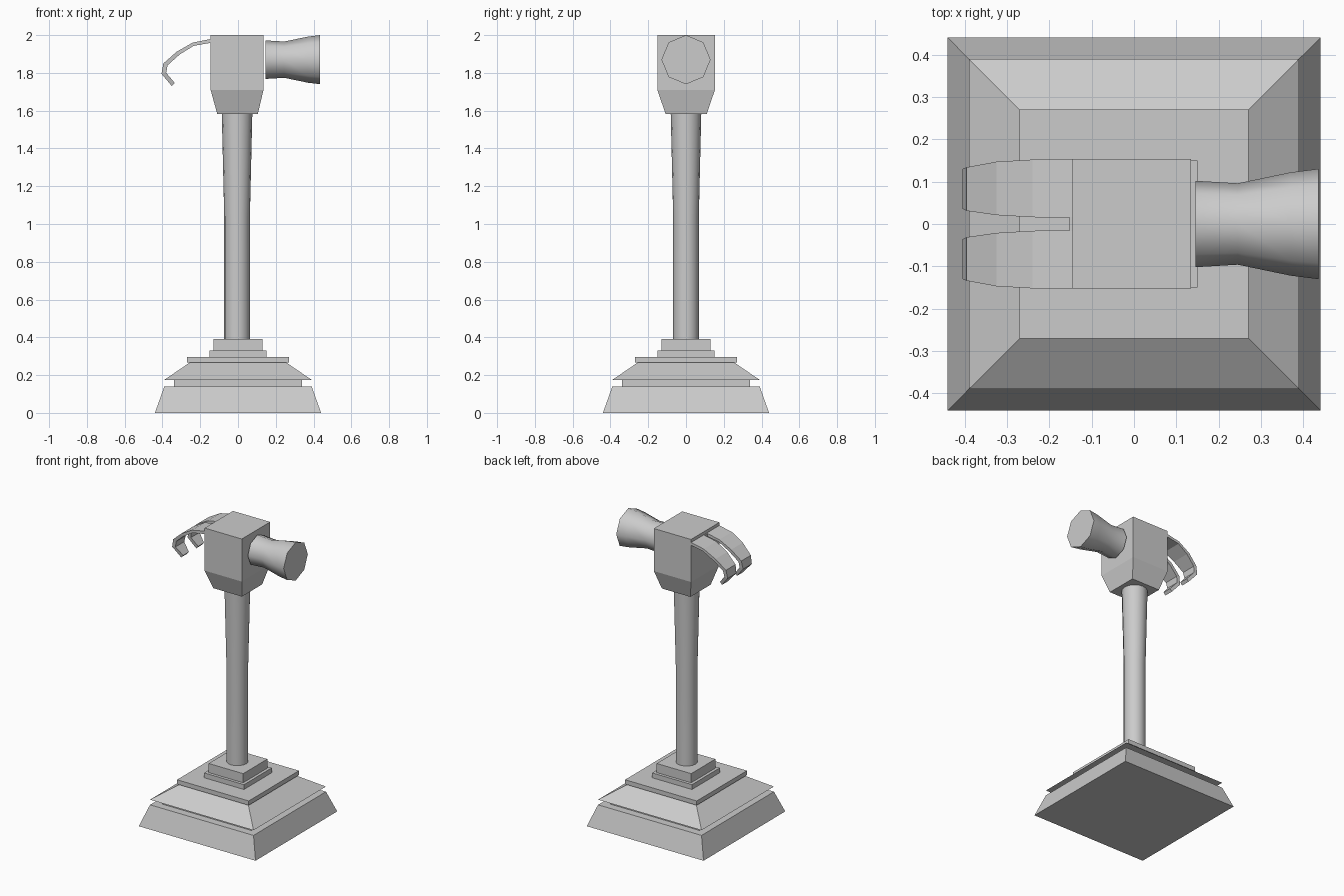
import bpy, math

if "Cube" in bpy.data.objects:
    bpy.data.objects.remove(bpy.data.objects["Cube"])


def make(name, verts, faces, smooth=False):
    mesh = bpy.data.meshes.new(name)
    mesh.from_pydata(verts, [], faces)
    ob = bpy.data.objects.new(name, mesh)
    bpy.context.collection.objects.link(ob)
    if smooth:
        bpy.ops.object.select_all(action='DESELECT')
        bpy.context.view_layer.objects.active = ob
        ob.select_set(True)
        bpy.ops.object.shade_smooth_by_angle(angle=math.radians(50))
    return ob


def loft(name, rings, smooth=False):
    """Closed solid through rings with equal point counts."""
    n = len(rings[0])
    verts = [p for ring in rings for p in ring]
    faces = [(k * n + i, k * n + (i + 1) % n, (k + 1) * n + (i + 1) % n, (k + 1) * n + i)
             for k in range(len(rings) - 1) for i in range(n)]
    last = (len(rings) - 1) * n
    faces += [tuple(reversed(range(n))), tuple(range(last, last + n))]
    return make(name, verts, faces, smooth)


def rect(x0, x1, y0, y1, z):
    return [(x0, y0, z), (x1, y0, z), (x1, y1, z), (x0, y1, z)]


def square(h, z):
    return rect(-h, h, -h, h, z)


def circle(n, r):
    return [(r * math.cos(2 * math.pi * i / n), r * math.sin(2 * math.pi * i / n))
            for i in range(n)]


# Stepped square base: name, bottom half width, top half width, bottom z, top z
for name, a, b, z0, z1 in [
        ("base_plinth", 0.44, 0.39, 0.0, 0.14),
        ("base_groove", 0.338, 0.338, 0.14, 0.175),
        ("base_slope", 0.39, 0.255, 0.175, 0.267),
        ("base_plate", 0.27, 0.27, 0.267, 0.297),
        ("base_step", 0.15, 0.15, 0.297, 0.33),
        ("base_socket", 0.13, 0.13, 0.33, 0.392)]:
    loft(name, [square(a, z0), square(b, z1)])

# Handle, widening toward the head
loft("handle", [[(x - 0.005, y, z) for x, y in circle(16, r)]
                for z, r in [(0.38, 0.068), (1.04, 0.068), (1.59, 0.081)]], smooth=True)

# Head block with tapered underside
loft("head_block", [rect(-0.11, 0.105, -0.108, 0.11, 1.583),
                    rect(-0.145, 0.135, -0.152, 0.153, 1.71),
                    rect(-0.145, 0.135, -0.152, 0.153, 2.0)])

# Flared octagonal striking face
loft("striking_face", [[(x, u, 1.87 + v) for u, v in circle(8, r)]
                       for x, r in [(0.145, 0.102), (0.245, 0.096), (0.37, 0.122), (0.435, 0.13)]],
     smooth=True)

# Split claw: outer (x, z), inner (x, z), then y nearest and farthest from the slot
sections = [
    ((-0.14, 1.98), (-0.14, 1.96), 0.015, 0.152),
    ((-0.24, 1.96), (-0.235, 1.943), 0.016, 0.152),
    ((-0.325, 1.912), (-0.308, 1.898), 0.021, 0.147),
    ((-0.395, 1.85), (-0.373, 1.84), 0.031, 0.134),
    ((-0.405, 1.795), (-0.38, 1.80), 0.036, 0.13),
    ((-0.35, 1.73), (-0.335, 1.747), 0.05, 0.112)]
claw = loft("claw", [[(o[0], y0, o[1]), (o[0], y1, o[1]), (i[0], y1, i[1]), (i[0], y0, i[1])]
                     for o, i, y0, y1 in sections])
claw.modifiers.new("mirror", 'MIRROR').use_axis = (False, True, False)

# Web joining the two claw prongs at the root
loft("claw_root", [rect(-0.152, -0.14, -0.016, 0.016, z) for z in (1.96, 1.979)])
